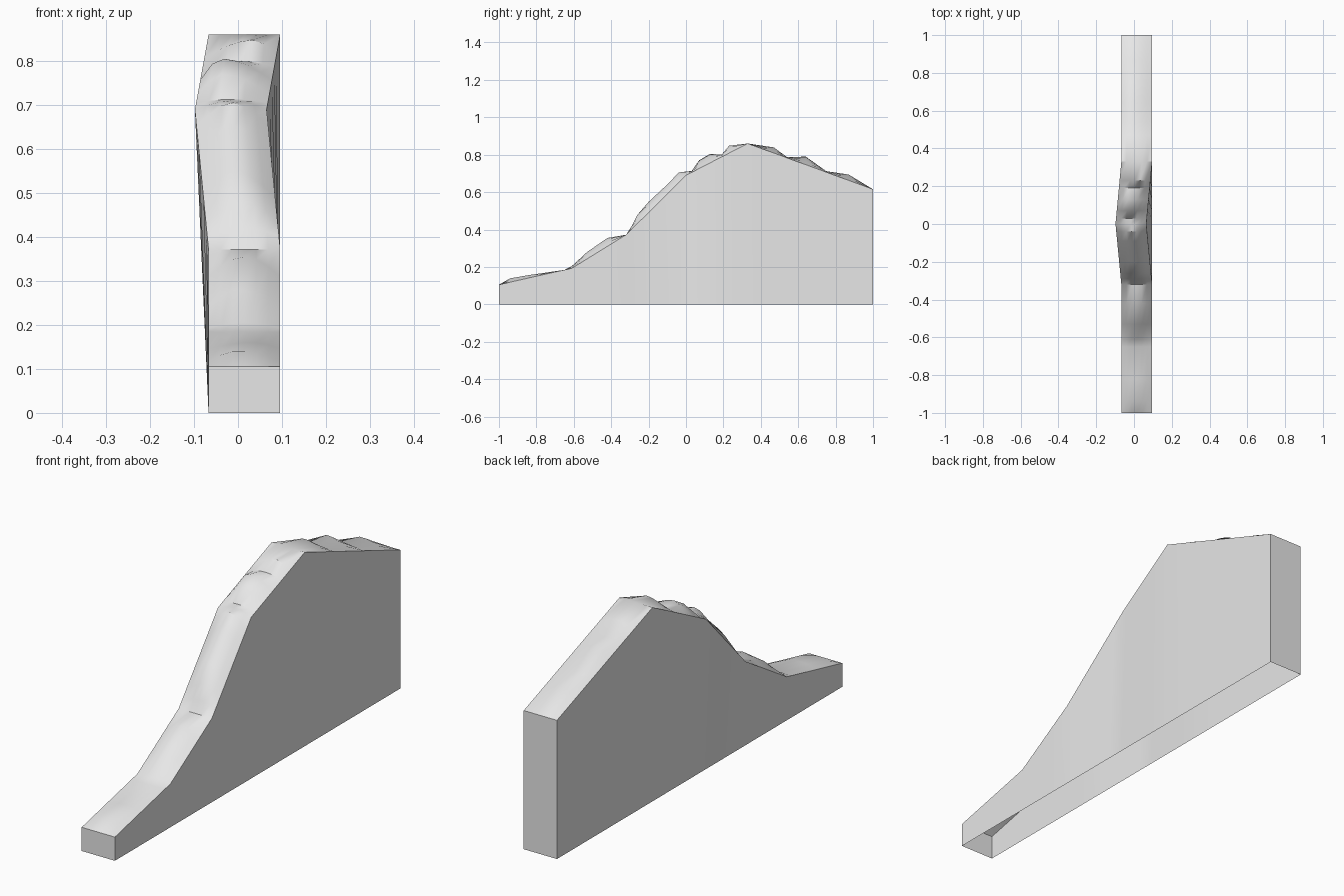
import bpy, bmesh, math

if "Cube" in bpy.data.objects:
    bpy.data.objects.remove(bpy.data.objects["Cube"], do_unlink=True)

LEFT, RIGHT = -0.067, 0.096
COLS = 6

# Straight rim on both side walls: y, z, sideways shift
RIM = [(-1, .105, 0), (-.61, .193, 0), (-.32, .372, 0),
       (0, .69, -.031), (.33, .86, 0), (1, .615, 0)]

# Rocky crest between the rims: y, z, crest position across the width
CREST = [(-1, .105, .5), (-.94, .14, .4), (-.82, .16, .6), (-.65, .18, .5),
         (-.61, .205, .5), (-.53, .28, .4), (-.42, .355, .5), (-.32, .372, .5),
         (-.29, .42, .6), (-.26, .48, .6), (-.2, .55, .4), (-.09, .65, .5),
         (-.04, .705, .5), (0, .71, .55), (.03, .713, .5), (.07, .77, .35),
         (.13, .805, .3), (.19, .8, .5), (.23, .848, .7), (.33, .86, .5),
         (.47, .84, .4), (.54, .787, .5), (.64, .79, .35), (.75, .712, .5),
         (.87, .695, .4), (1, .615, .5)]


def rim_at(y):
    for (y0, z0, s0), (y1, z1, s1) in zip(RIM, RIM[1:]):
        if y <= y1:
            f = (y - y0) / (y1 - y0)
            return z0 + f * (z1 - z0), s0 + f * (s1 - s0)


def bump(t, peak):
    # rises from each rim to the crest
    f = t / peak if t < peak else (1 - t) / (1 - peak)
    return math.sin(f * math.pi / 2)


bm = bmesh.new()
top, base = [], []
for y, crest, peak in CREST:
    rim, shift = rim_at(y)
    top_row, base_row = [], []
    for i in range(COLS + 1):
        t = i / COLS
        x = LEFT + t * (RIGHT - LEFT)
        z = rim + max(crest - rim, 0) * bump(t, peak)
        top_row.append(bm.verts.new((x + shift, y, z)))
        if i in (0, COLS):
            base_row.append(bm.verts.new((x, y, 0)))
    top.append(top_row)
    base.append(base_row)

# Rocky top and the two side walls; the underside stays open
for j in range(len(CREST) - 1):
    a, b = top[j], top[j + 1]
    for i in range(COLS):
        bm.faces.new((a[i], a[i + 1], b[i + 1], b[i]))
    c, d = base[j], base[j + 1]
    bm.faces.new((c[0], a[0], b[0], d[0]))
    bm.faces.new((c[1], d[1], b[-1], a[-1]))

# End walls
bm.faces.new([base[0][0], base[0][1]] + top[0][::-1])
bm.faces.new([base[-1][1], base[-1][0]] + top[-1])

mesh = bpy.data.meshes.new("rock_ridge")
bm.to_mesh(mesh)
bm.free()
ridge = bpy.data.objects.new("rock_ridge", mesh)
bpy.context.collection.objects.link(ridge)

# Plain grey stone
stone = bpy.data.materials.new("light_grey")
stone.use_nodes = True
grey = (.8, .8, .8, 1)
stone.diffuse_color = grey
stone.node_tree.nodes["Principled BSDF"].inputs["Base Color"].default_value = grey
mesh.materials.append(stone)

bpy.ops.object.select_all(action='DESELECT')
ridge.select_set(True)
bpy.context.view_layer.objects.active = ridge
bpy.ops.object.shade_smooth_by_angle(angle=math.radians(35))
